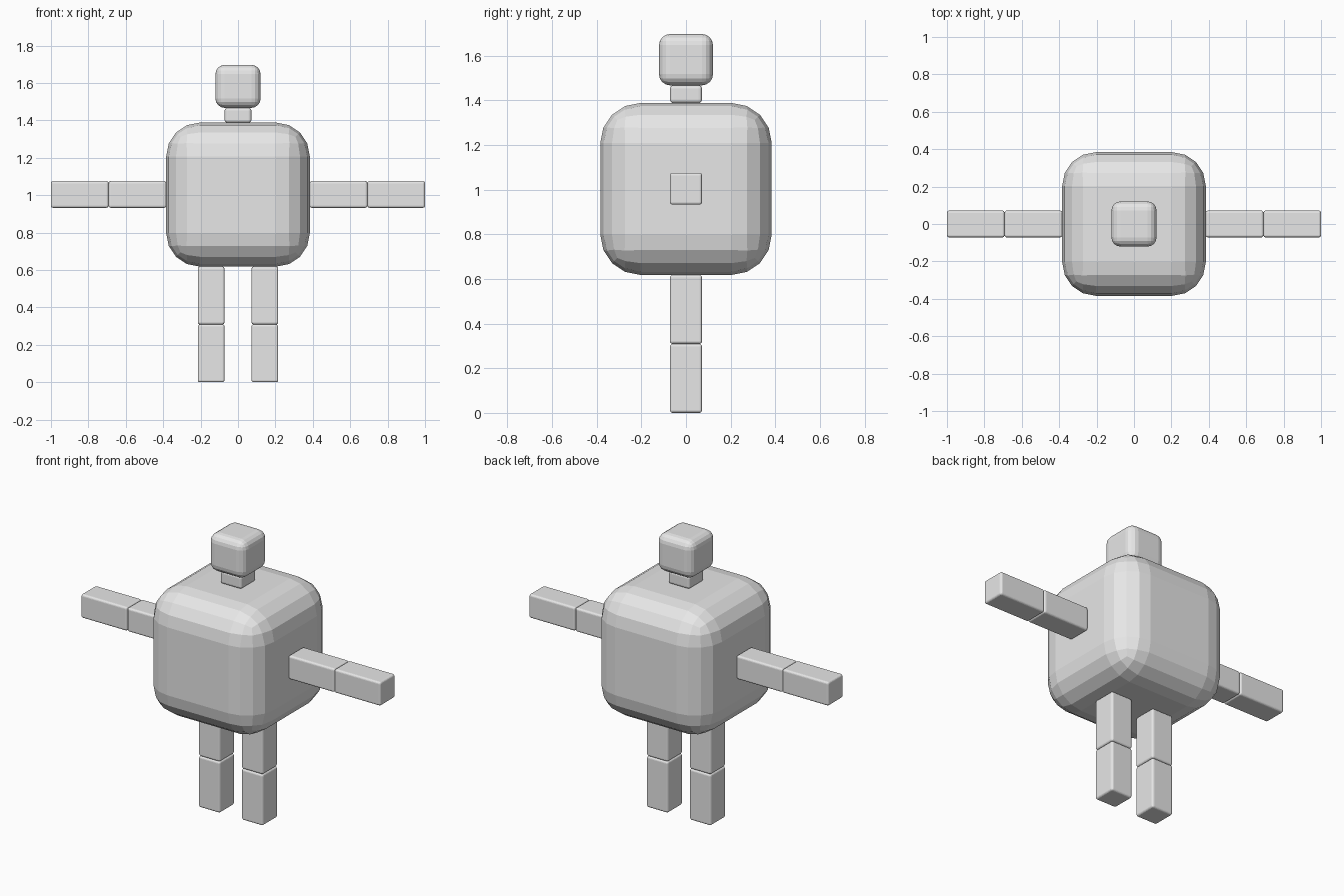
import bpy, bmesh
from mathutils import Matrix, Vector

if "Cube" in bpy.data.objects:
    bpy.data.objects.remove(bpy.data.objects["Cube"])

grey = bpy.data.materials.new("plain grey")
grey.diffuse_color = (0.8, 0.8, 0.8, 1)
grey.use_nodes = True
grey.node_tree.nodes["Principled BSDF"].inputs["Base Color"].default_value = grey.diffuse_color


def rounded_box(name, lo, hi, radius, segments):
    """Box between two corners with all edges rounded."""
    lo, hi = Vector(lo), Vector(hi)
    bm = bmesh.new()
    bmesh.ops.create_cube(bm, size=1, matrix=Matrix.Translation((lo + hi) / 2)
                          @ Matrix.Diagonal((*(hi - lo), 1)))
    bmesh.ops.bevel(bm, geom=bm.edges[:], offset=radius, segments=segments,
                    profile=0.5, affect='EDGES')
    mesh = bpy.data.meshes.new(name)
    bm.to_mesh(mesh)
    bm.free()
    mesh.materials.append(grey)
    obj = bpy.data.objects.new(name, mesh)
    bpy.context.collection.objects.link(obj)
    return obj


W = 0.0715   # half width of limbs and neck

# Body, neck and head
rounded_box("torso", (-0.384, -0.384, 0.618), (0.384, 0.384, 1.388), 0.18, 4)
rounded_box("neck", (-W, -W, 1.388), (W, W, 1.467), 0.015, 4)
rounded_box("head", (-0.121, -0.121, 1.467), (0.121, 0.121, 1.697), 0.05, 4)

# Arms and legs, two segments each, on both sides
for side, s in (("left", 1), ("right", -1)):
    for part, a, b in (("upper_arm", 0.384, 0.692), ("forearm", 0.692, 1.0)):
        x0, x1 = sorted((s * a, s * b))
        rounded_box(f"{side}_{part}", (x0, -W, 1.004 - W), (x1, W, 1.004 + W), 0.012, 4)
    x0, x1 = sorted((s * 0.072, s * 0.215))
    for part, a, b in (("shin", 0.0, 0.309), ("thigh", 0.309, 0.618)):
        rounded_box(f"{side}_{part}", (x0, -W, a), (x1, W, b), 0.012, 4)
